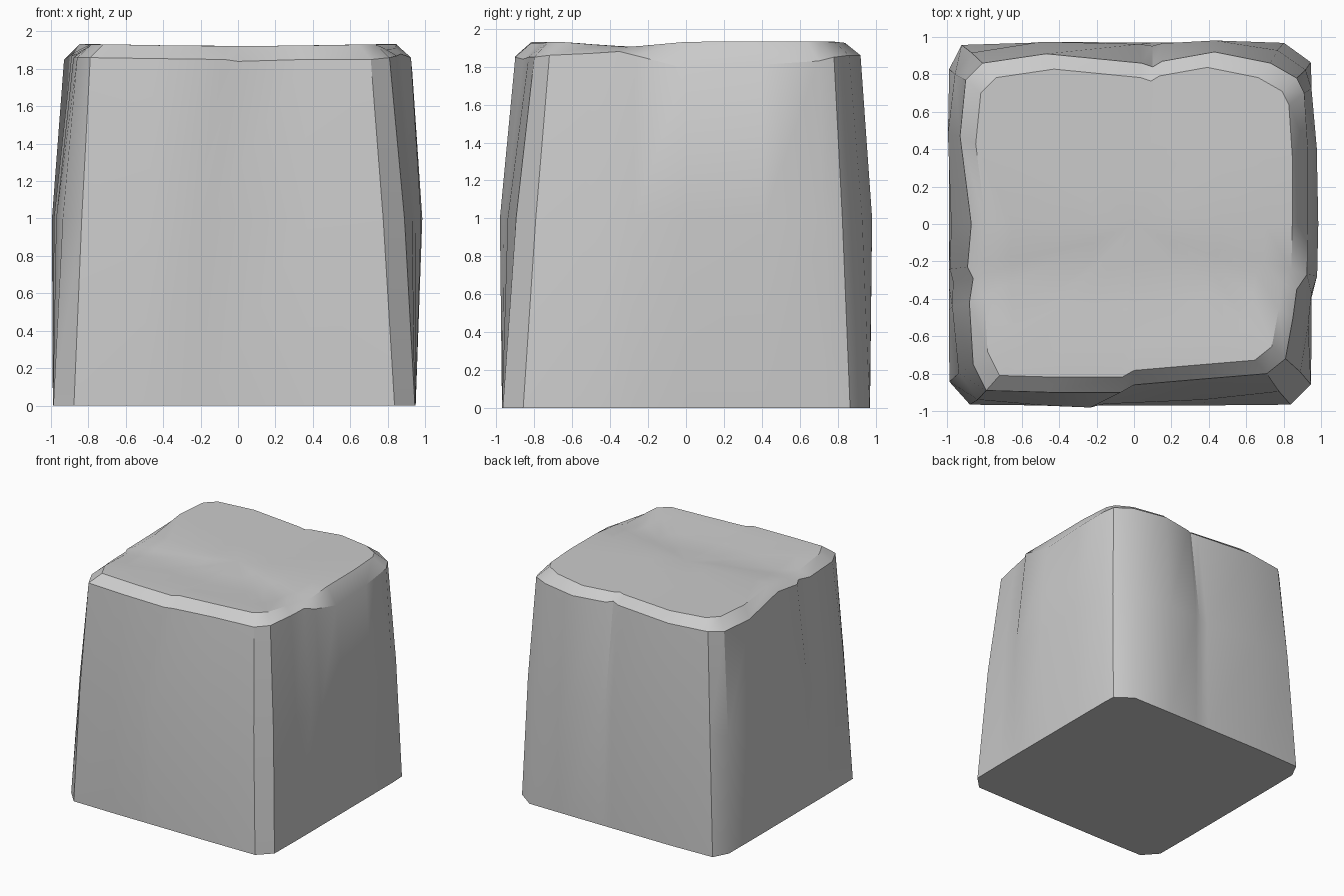
import bpy, bmesh, math
from mathutils import Vector

if "Cube" in bpy.data.objects:
    bpy.data.objects.remove(bpy.data.objects["Cube"])

# Upper rim of the stone, counter-clockwise from the front left corner
RIM = [(-.79, -.89, 1.86), (-.45, -.90, 1.855), (-.07, -.90, 1.85), (0, -.86, 1.84),
       (.35, -.83, 1.85), (.71, -.80, 1.85), (.81, -.72, 1.86), (.85, -.50, 1.87),
       (.87, -.35, 1.88), (.925, -.27, 1.86), (.93, 0, 1.79), (.93, .40, 1.81),
       (.91, .70, 1.83), (.87, .78, 1.85), (.73, .86, 1.86), (.43, .92, 1.86),
       (.15, .87, 1.86), (.10, .84, 1.87), (.04, .86, 1.86), (-.47, .91, 1.86),
       (-.81, .86, 1.86), (-.90, .77, 1.85), (-.93, .47, 1.85), (-.87, 0, 1.89),
       (-.89, -.23, 1.87), (-.86, -.29, 1.88), (-.88, -.42, 1.86), (-.86, -.75, 1.86)]


def foot(x, y):
    """Push a rim point out to the rounded-square footprint."""
    n = (abs(x) ** 20 + abs(y) ** 20) ** (1 / 20)
    return Vector((x / n * .97 - .02, y / n * .97, 0))


def drift(x, y):
    """The front crack leans to the left on the way down."""
    return -.15 if y < -.8 and abs(x) < .1 else 0


def middle(p):
    """Section at half height, bulging at the face centres."""
    x, y, z = p
    f = foot(x, y)
    m = f.lerp(Vector(p), .48)
    ratio = min(abs(x), abs(y)) / max(abs(x), abs(y))
    out = .045 * (1 - ratio ** 2)
    if abs(x) > abs(y):
        m.x += math.copysign(out, x)
    else:
        m.y += math.copysign(out, y)
    m.x += drift(x, y)
    m.z = 1
    return m


def top_height(x, y):
    """Worn top with a shallow trough towards the front."""
    return 1.928 - .028 * math.exp(-((y + .32) / .2) ** 2) - .006 * math.cos(3 * x)


def top_ring(s):
    return [Vector((x * s, y * s, top_height(x * s, y * s))) for x, y, z in RIM]


# Stack of sections: footprint, middle, rim, chamfer, worn top
base = [foot(x, y) + Vector((drift(x, y), 0, 0)) for x, y, z in RIM]
rings = [base, [middle(p) for p in RIM], [Vector(p) for p in RIM]]
rings += [top_ring(s) for s in (.91, .75, .5, .25)]

bm = bmesh.new()
loops = [[bm.verts.new(v) for v in ring] for ring in rings]
n = len(RIM)
for a, b in zip(loops, loops[1:]):
    for i in range(n):
        j = (i + 1) % n
        bm.faces.new((a[i], a[j], b[j], b[i]))
bm.faces.new(loops[0][::-1])
peak = bm.verts.new((0, 0, top_height(0, 0)))
for i in range(n):
    bm.faces.new((loops[-1][i], loops[-1][(i + 1) % n], peak))
bmesh.ops.recalc_face_normals(bm, faces=bm.faces)

mesh = bpy.data.meshes.new("stone_block")
bm.to_mesh(mesh)
bm.free()
stone = bpy.data.objects.new("stone_block", mesh)
bpy.context.collection.objects.link(stone)
bpy.context.view_layer.objects.active = stone
stone.select_set(True)
bpy.ops.object.shade_smooth_by_angle(angle=math.radians(32))
